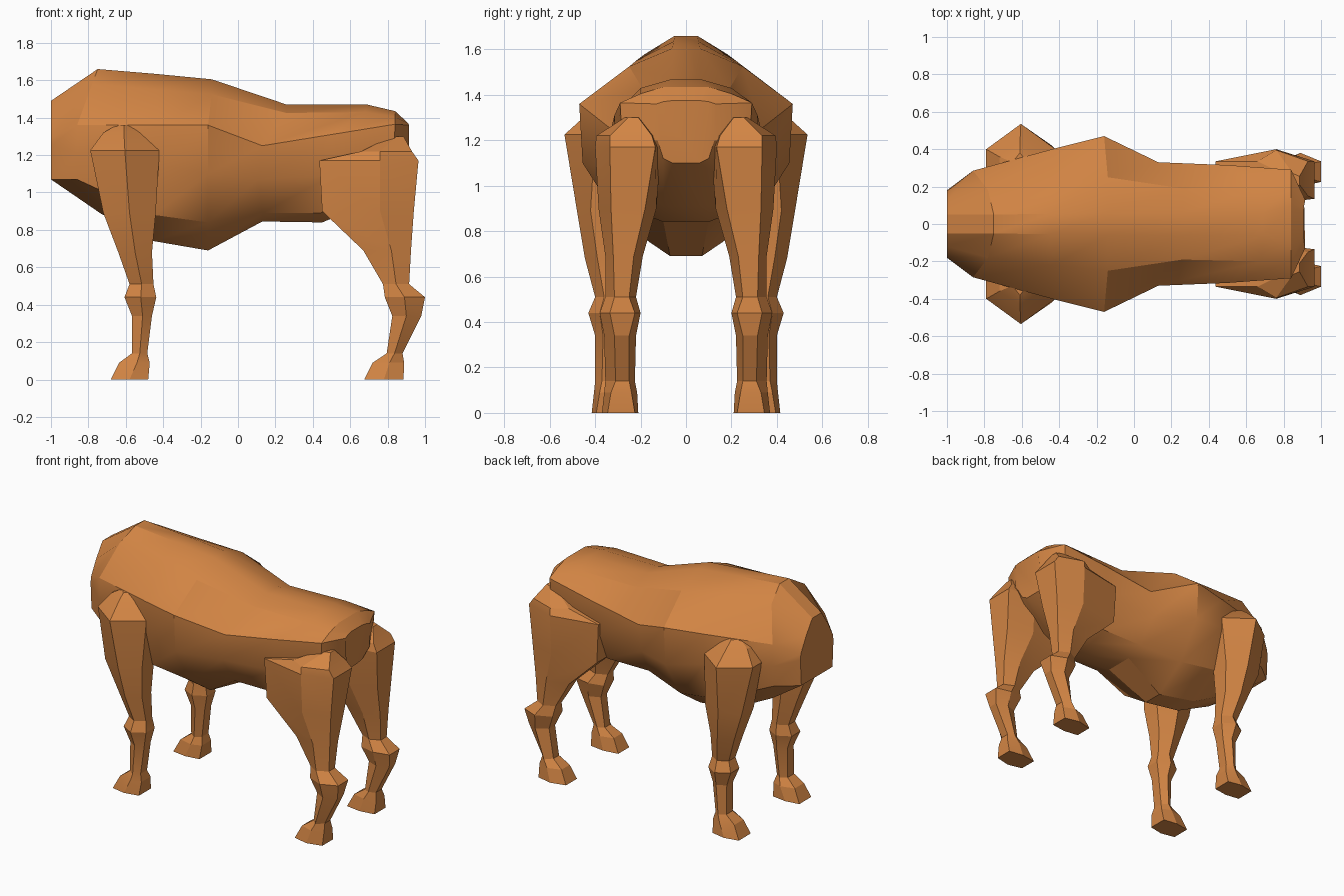
import bpy, bmesh, math

coat = bpy.data.materials.new("tan_brown_coat")
coat.diffuse_color = (0.65, 0.235, 0.058, 1)


def loft(name, rings, smooth):
    """Skin a list of closed rings and cap both ends."""
    bm = bmesh.new()
    loops = [[bm.verts.new(p) for p in ring] for ring in rings]
    n = len(loops[0])
    for a, b in zip(loops, loops[1:]):
        for i in range(n):
            j = (i + 1) % n
            bm.faces.new((a[i], a[j], b[j], b[i]))
    bm.faces.new(loops[0][::-1])
    bm.faces.new(loops[-1])
    bmesh.ops.recalc_face_normals(bm, faces=bm.faces)
    mesh = bpy.data.meshes.new(name)
    bm.to_mesh(mesh)
    bm.free()
    mesh.materials.append(coat)
    ob = bpy.data.objects.new(name, mesh)
    bpy.context.collection.objects.link(ob)
    bpy.context.view_layer.objects.active = ob
    ob.select_set(True)
    bpy.ops.object.shade_smooth_by_angle(angle=math.radians(smooth))
    ob.select_set(False)
    return ob


# torso: half sections from spine to belly, chest to rump
chest = [(-1, .05, 1.49), (-1, .12, 1.39), (-1, .175, 1.29),
         (-1, .18, 1.25), (-1, .17, 1.07), (-1, .05, 1.07)]
shoulder = [(-.75, .05, 1.66), (-.78, .18, 1.58), (-.86, .285, 1.36),
            (-.86, .285, 1.21), (-.86, .28, 1.07), (-.73, .1, .885)]
ribs = [(-.45, .055, 1.635), (-.44, .22, 1.55), (-.42, .405, 1.36),
        (-.42, .40, 1.15), (-.45, .30, .88), (-.45, .08, .74)]
belly = [(-.14, .06, 1.605), (-.14, .25, 1.525), (-.16, .47, 1.36),
         (-.16, .455, 1.1), (-.16, .29, .84), (-.16, .07, .69)]
loin = [(.26, .06, 1.47), (.26, .19, 1.425), (.13, .33, 1.25),
        (.11, .33, 1.07), (.13, .22, .89), (.13, .1, .845)]
hip = [(.69, .06, 1.47), (.68, .2, 1.43), (.5, .315, 1.31),
       (.5, .31, 1.09), (.44, .22, .89), (.45, .1, .84)]
rump = [(.84, .1, 1.435), (.84, .2, 1.405), (.84, .29, 1.365),
        (.83, .28, 1.17), (.72, .21, 1.0), (.62, .1, .91)]
tail_end = [(.905, .06, 1.375), (.91, .10, 1.37), (.915, .13, 1.36),
            (.915, .125, 1.2), (.88, .10, 1.12), (.87, .06, 1.1)]
halves = [chest, shoulder, ribs, belly, loin, hip, rump, tail_end]
loft("torso", [h + [(x, -y, z) for x, y, z in reversed(h)] for h in halves], 28)


def leg(name, side, levels):
    """Six-sided leg; each level: z, x min, x mid, x max, then inner point,
    flat start, flat end and outer point across y."""
    rings = []
    for z, x0, xm, x1, yi, ya, yb, yo in levels:
        pts = [(x0, ya), (xm, yi), (x1, ya), (x1, yb), (xm, yo), (x0, yb)]
        rings.append([(x, side * y, z) for x, y in pts])
    loft(name, rings, 15)


front_levels = [
    (0, -.68, -.58, -.48, .25, .265, .395, .415),
    (.09, -.635, -.54, -.472, .255, .28, .38, .405),
    (.14, -.567, -.525, -.485, .27, .3, .37, .40),
    (.34, -.567, -.51, -.46, .26, .295, .365, .40),
    (.44, -.607, -.52, -.437, .24, .285, .38, .43),
    (.51, -.58, -.515, -.452, .25, .29, .36, .40),
    (.68, -.64, -.55, -.46, .24, .29, .39, .445),
    (.89, -.72, -.58, -.44, .23, .29, .42, .48),
    (1.225, -.79, -.605, -.42, .2, .3, .4, .535),
    (1.32, -.72, -.61, -.5, .2, .27, .36, .43),
    (1.36, -.65, -.61, -.57, .22, .27, .33, .38)]
rear_levels = [
    (0, .675, .78, .885, .21, .225, .345, .37),
    (.09, .72, .81, .888, .215, .24, .33, .36),
    (.14, .795, .837, .88, .225, .25, .31, .355),
    (.34, .825, .9, .98, .22, .25, .315, .36),
    (.44, .785, .89, 1.0, .2, .225, .335, .38),
    (.51, .775, .845, .915, .22, .25, .315, .355),
    (.69, .67, .82, .925, .19, .23, .32, .355),
    (.9, .45, .76, .94, .13, .18, .33, .385),
    (1.17, .435, .76, .965, .11, .135, .335, .40),
    (1.22, .66, .76, .93, .12, .15, .335, .395),
    (1.30, .82, .85, .885, .2, .21, .255, .27)]
for tag, s in (("left", 1), ("right", -1)):
    leg("front_leg_" + tag, s, front_levels)
    leg("rear_leg_" + tag, s, rear_levels)
